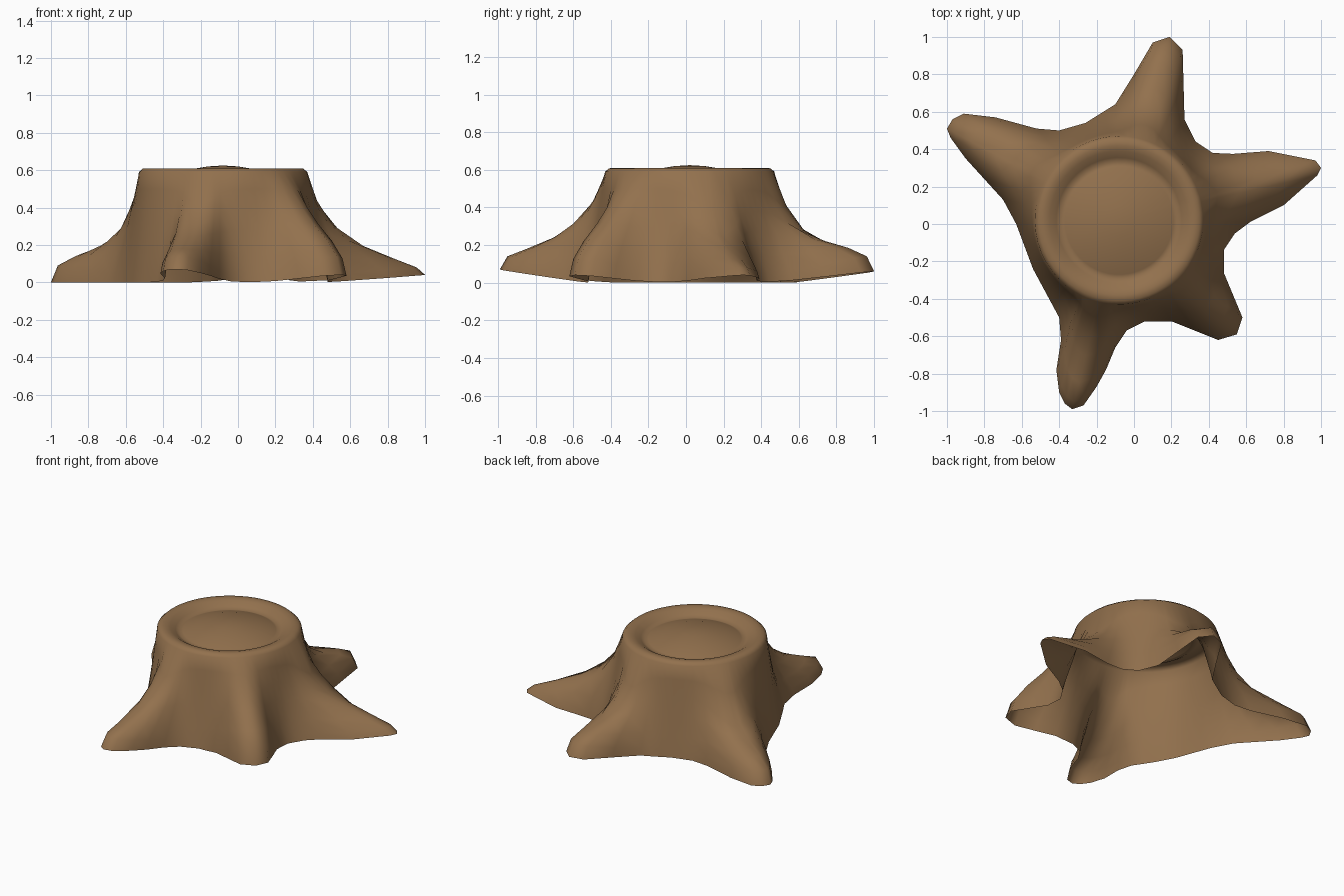
import bpy
from math import atan2, ceil, hypot, pi
from mathutils import Vector

if "Cube" in bpy.data.objects:
    bpy.data.objects.remove(bpy.data.objects["Cube"])

CENTRE = Vector((-0.08, 0.02))
TOP_RADIUS = 0.45
VALLEY_RADIUS = 0.55

# Shared steps from the trunk edge to the rim, and heights between roots
STEPS = (0, 0.14, 0.32, 0.5, 0.75, 0.93, 1)
VALLEY = (0.59, 0.5, 0.39, 0.28, 0.14, 0.04, 0)

# Each root: ground outline (counter-clockwise) and heights along its ridge
ROOTS = {
    "front": ([(-.54, -.24), (-.4, -.5), (-.39, -.62), (-.415, -.78), (-.4, -.9), (-.37, -.96),
               (-.33, -.99), (-.27, -.97), (-.2, -.87), (-.15, -.78), (-.1, -.66), (-.04, -.57)],
              (0.59, 0.42, 0.31, 0.24, 0.18, 0.14, 0.07)),
    "small": ([(.06, -.52), (.2, -.52), (.45, -.62), (.55, -.59), (.58, -.5), (.48, -.26)],
              (0.59, 0.5, 0.4, 0.32, 0.23, 0.14, 0.04)),
    "left": ([(.48, -.14), (.54, -.05), (.62, .01), (.8, .1), (.98, .26), (1, .3), (.97, .34),
              (.72, .39), (.53, .375)],
             (0.59, 0.36, 0.25, 0.19, 0.125, 0.08, 0.04)),
    "back": ([(.42, .38), (.33, .44), (.27, .56), (.26, .93), (.19, 1), (.1, .97), (0, .8),
              (-.1, .64)],
             (0.59, 0.4, 0.27, 0.225, 0.185, 0.14, 0.06)),
    "right": ([(-.26, .54), (-.4, .5), (-.52, .51), (-.74, .57), (-.91, .59), (-.97, .56),
               (-1, .51), (-.98, .46), (-.9, .35), (-.7, .13), (-.63, 0)],
              (0.59, 0.42, 0.24, 0.19, 0.14, 0.09, 0)),
}

# Ring and slightly domed cut face: radius and height, from the middle outwards
CUT_FACE = ((0.08, 0.62), (0.2, 0.6), (0.29, 0.572), (0.31, 0.565), (0.335, 0.58),
            (0.37, 0.602), (0.4, 0.61), (0.43, 0.608))


def outline_columns():
    """Outline offsets with their ridge and tip radius, split into small angles."""
    raw = []
    for points, ridge in ROOTS.values():
        offsets = [Vector(p) - CENTRE for p in points]
        tip = max(o.length for o in offsets)
        raw += [(o, ridge, tip) for o in offsets]
    columns = []
    for (a, ridge, tip), (b, _, _) in zip(raw, raw[1:] + raw[:1]):
        gap = (atan2(b.y, b.x) - atan2(a.y, a.x)) % (2 * pi)
        parts = max(1, ceil(gap / 0.15))
        columns += [(a.lerp(b, k / parts), ridge, tip) for k in range(parts)]
    return columns


def column_points(offset, ridge, tip):
    """One strip from the cut face, over the edge and down to the rim."""
    reach = offset.length
    direction = offset / reach
    blend = min(1, max(0, (reach - VALLEY_RADIUS) / (tip - VALLEY_RADIUS)))
    profile = list(CUT_FACE)
    for step, low, high in zip(STEPS, VALLEY, ridge):
        profile.append((TOP_RADIUS + (reach - TOP_RADIUS) * step, low + (high - low) * blend))
    return [(*(CENTRE + direction * r), z) for r, z in profile]


# Stump: one open shell with a cut top and five spreading roots
columns = [column_points(*c) for c in outline_columns()]
rows = len(columns[0])
verts = [(*CENTRE, 0.625)] + [p for column in columns for p in column]
faces = []
for i in range(len(columns)):
    here = 1 + i * rows
    there = 1 + (i + 1) % len(columns) * rows
    faces.append((0, here, there))
    for j in range(rows - 1):
        faces.append((here + j, here + j + 1, there + j + 1, there + j))

mesh = bpy.data.meshes.new("stump")
mesh.from_pydata(verts, [], faces)
stump = bpy.data.objects.new("stump", mesh)
bpy.context.collection.objects.link(stump)

# Bark colour
bark = bpy.data.materials.new("bark_brown")
bark.use_nodes = True
colour = (0.29, 0.165, 0.075, 1)
bark.diffuse_color = colour
bark.node_tree.nodes["Principled BSDF"].inputs["Base Color"].default_value = colour
mesh.materials.append(bark)

bpy.ops.object.select_all(action="DESELECT")
stump.select_set(True)
bpy.context.view_layer.objects.active = stump
bpy.ops.object.shade_smooth_by_angle(angle=pi / 2.5)
